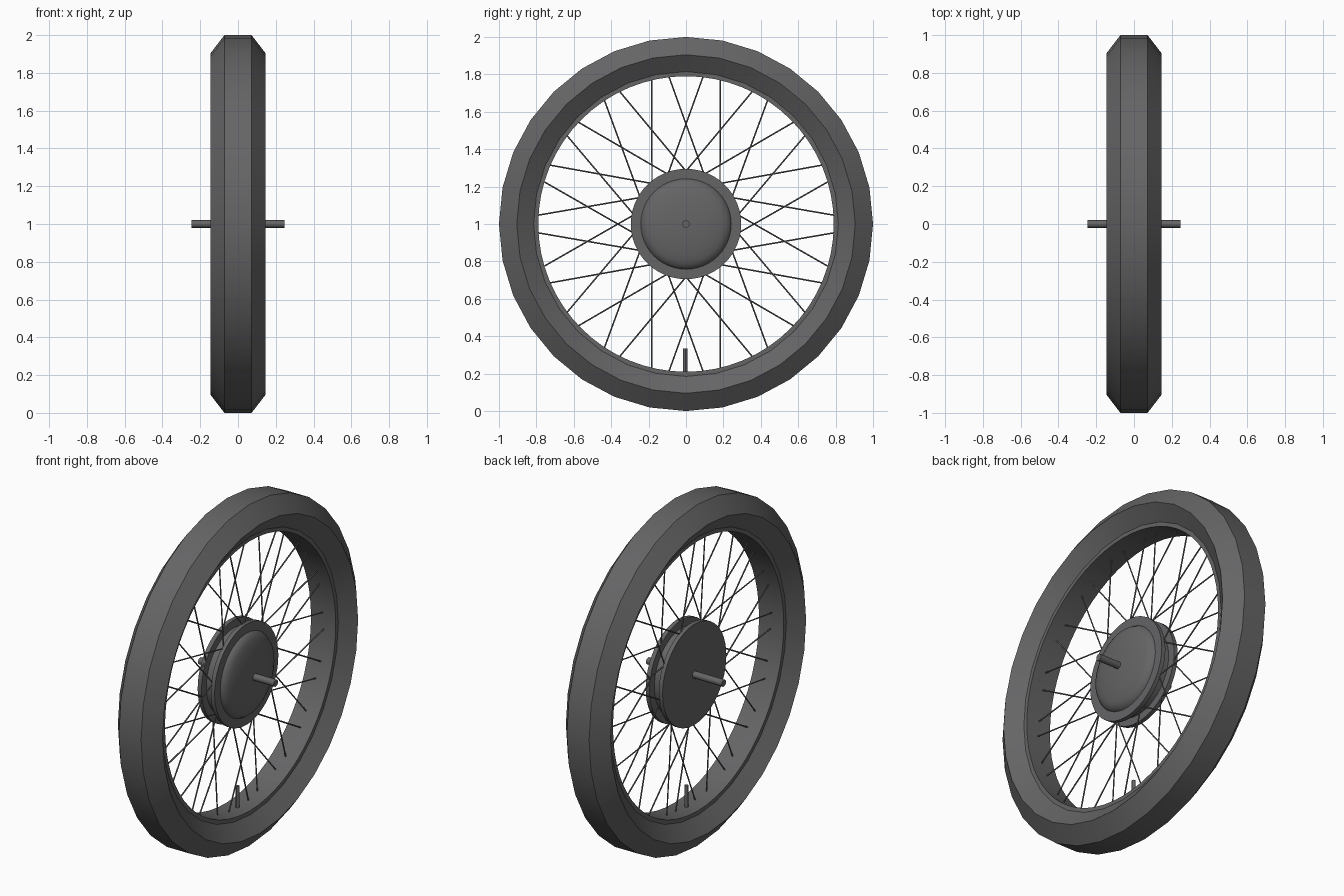
import bpy, bmesh, math
from mathutils import Vector

if "Cube" in bpy.data.objects:
    bpy.data.objects.remove(bpy.data.objects["Cube"])

CENTRE = Vector((0, 0, 1))

grey = bpy.data.materials.new("dark_grey")
grey.diffuse_color = (0.13, 0.13, 0.134, 1)
grey.use_nodes = True
grey.node_tree.nodes["Principled BSDF"].inputs["Base Color"].default_value = grey.diffuse_color


def finish(name, bm, angle=30):
    bmesh.ops.remove_doubles(bm, verts=bm.verts, dist=1e-5)
    bmesh.ops.recalc_face_normals(bm, faces=bm.faces)
    mesh = bpy.data.meshes.new(name)
    bm.to_mesh(mesh)
    bm.free()
    mesh.materials.append(grey)
    ob = bpy.data.objects.new(name, mesh)
    bpy.context.collection.objects.link(ob)
    bpy.ops.object.select_all(action='DESELECT')
    ob.select_set(True)
    bpy.context.view_layer.objects.active = ob
    bpy.ops.object.shade_smooth_by_angle(angle=math.radians(angle))
    return ob


def lathe(name, profile, segments, closed=False, angle=30):
    """Spin (x, radius) points around the axle line."""
    bm = bmesh.new()
    pts = [bm.verts.new(CENTRE + Vector((x, 0, r))) for x, r in profile]
    pairs = list(zip(pts, pts[1:])) + ([(pts[-1], pts[0])] if closed else [])
    edges = [bm.edges.new(p) for p in pairs]
    bmesh.ops.spin(bm, geom=pts + edges, cent=CENTRE, axis=(1, 0, 0),
                   angle=2 * math.pi, steps=segments, use_merge=True)
    return finish(name, bm, angle)


def add_rod(bm, a, b, radius, sides):
    d = b - a
    mat = d.to_track_quat('Z', 'Y').to_matrix().to_4x4()
    mat.translation = (a + b) / 2
    bmesh.ops.create_cone(bm, cap_ends=True, segments=sides, radius1=radius,
                          radius2=radius, depth=d.length, matrix=mat)


def rod(name, a, b, radius, sides):
    bm = bmesh.new()
    add_rod(bm, Vector(a), Vector(b), radius, sides)
    return finish(name, bm)


def polar(x, r, deg):
    t = math.radians(deg)
    return CENTRE + Vector((x, r * math.sin(t), r * math.cos(t)))


# tyre: six-sided section, and the thin rim inside it
lathe("tyre", [(-.072, 1), (.072, 1), (.145, .905), (.075, .808),
               (-.075, .808), (-.145, .905)], 32, closed=True)
lathe("rim", [(-.08, .815), (.08, .815), (.08, .79), (-.08, .79)], 64, closed=True)

# hub: drum with two flanges, flat on the left, domed cap on the right
lathe("hub", [(-.055, 0), (-.055, .295), (-.03, .295), (-.03, .25),
              (.03, .25), (.03, .295), (.055, .295), (.055, 0)], 48)
dome = [(.062 + .048 * math.cos(t), .238 * math.sin(t))
        for t in (math.radians(a) for a in range(0, 91, 15))]
lathe("hub_cap", dome + [(.05, .245)], 48, angle=50)

# axle and valve
rod("axle", (-.245, 0, 1), (.245, 0, 1), .02, 16)
rod("valve", (0, -.004, .2), (0, -.004, .335), .011, 12)

# spokes: 36, crossed in both directions, alternating between flanges
bm = bmesh.new()
for k in range(18):
    x = .035 if k % 2 else -.035
    for s in (1, -1):
        add_rod(bm, polar(x * .1, .797, s * (20 * k - 6.67)),
                polar(x, .268, s * (20 * k + 22.7)), .004, 6)
finish("spokes", bm, 65)
